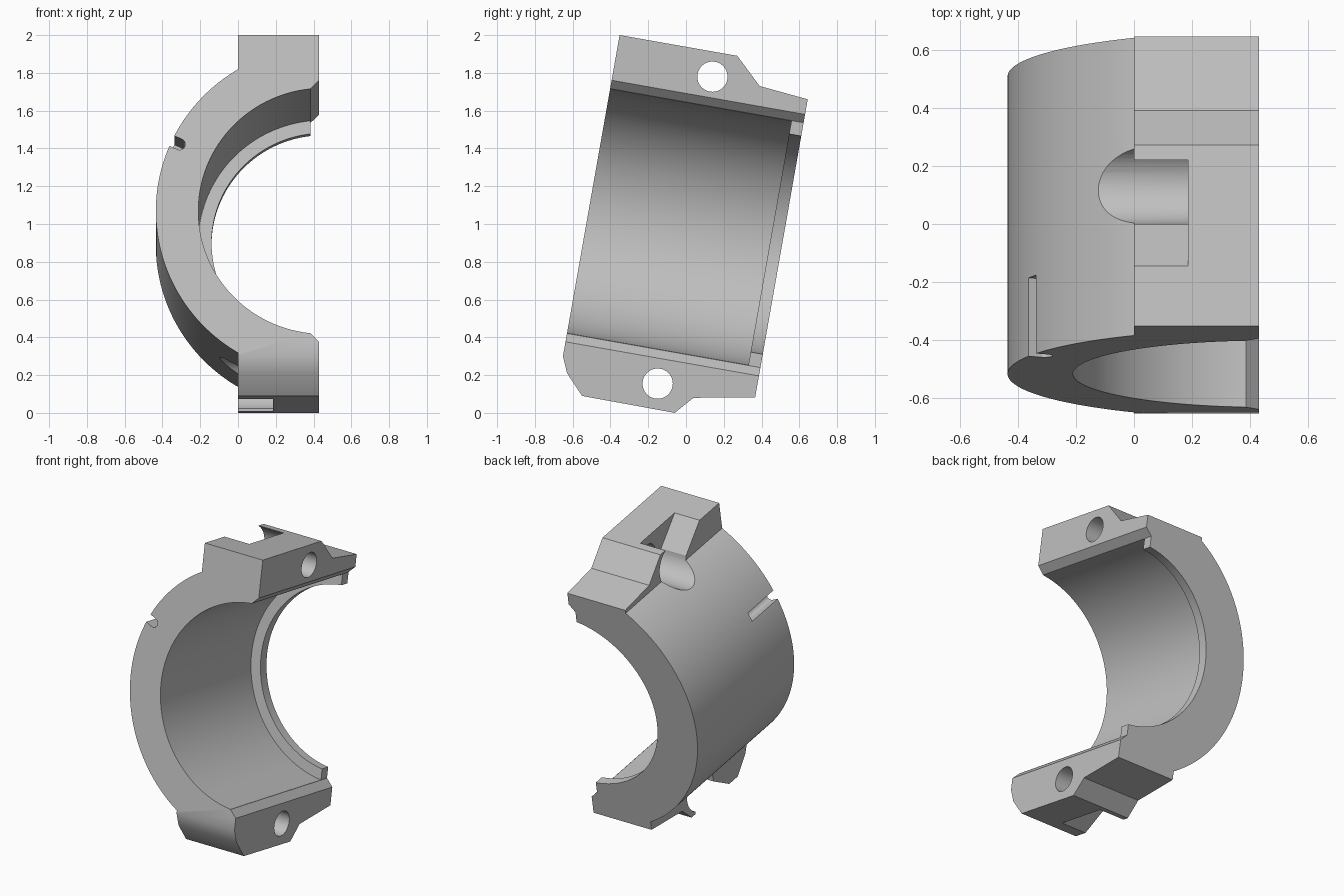
import bpy, bmesh
from math import sin, cos, pi, radians, acos, atan2
from mathutils import Matrix, Vector

if "Cube" in bpy.data.objects:
    bpy.data.objects.remove(bpy.data.objects["Cube"])

# Clamp axis leans ten degrees; tilted parts use (x, along axis, across axis)
TILT = Matrix.Translation((0, 0, 1)) @ Matrix.Rotation(radians(-10), 4, 'X')
CX, CV = 0.45, -0.022            # bore centre
R_OUT, R_BORE, R_LIP = 0.885, 0.66, 0.59
BACK, FRONT = 0.52, -0.52
SIDE = 0.43                      # split face of the clamp

metal = bpy.data.materials.new("grey_metal")
metal.use_nodes = True
GREY = (0.53, 0.53, 0.53, 1)
metal.diffuse_color = GREY
metal.node_tree.nodes["Principled BSDF"].inputs["Base Color"].default_value = GREY


def prism(name, pts, lo, hi, axis, tilted=True):
    """Extrude a 2D outline along x (points y,z) or y (points x,z)."""
    bm = bmesh.new()
    place = (lambda p: (lo, p[0], p[1])) if axis == 'X' else (lambda p: (p[0], lo, p[1]))
    face = bm.faces.new([bm.verts.new(place(p)) for p in pts])
    out = bmesh.ops.extrude_face_region(bm, geom=[face])
    shift = Vector((hi - lo, 0, 0)) if axis == 'X' else Vector((0, hi - lo, 0))
    bmesh.ops.translate(bm, vec=shift,
                        verts=[g for g in out["geom"] if isinstance(g, bmesh.types.BMVert)])
    if tilted:
        bm.transform(TILT)
    bmesh.ops.recalc_face_normals(bm, faces=bm.faces[:])
    mesh = bpy.data.meshes.new(name)
    bm.to_mesh(mesh)
    bm.free()
    mesh.materials.append(metal)
    obj = bpy.data.objects.new(name, mesh)
    bpy.context.collection.objects.link(obj)
    return obj


def arc(cx, cy, r, start, end, n):
    return [(cx + r * cos(start + (end - start) * i / n),
             cy + r * sin(start + (end - start) * i / n)) for i in range(n + 1)]


def left_arc(r, x_end, n=96):
    """Arc round the bore centre, running over the left side to x_end."""
    a = acos((x_end - CX) / r)
    return arc(CX, CV, r, a, 2 * pi - a, n)


def combine(target, tool, operation):
    mod = target.modifiers.new("join", 'BOOLEAN')
    mod.operation = operation
    mod.solver = 'EXACT'
    mod.object = tool
    bpy.ops.object.select_all(action='DESELECT')
    bpy.context.view_layer.objects.active = target
    target.select_set(True)
    bpy.ops.object.modifier_apply(modifier=mod.name)
    bpy.data.objects.remove(tool)


def bore(r, lo, hi):
    """Bore cutter with a bevelled mouth at the split face."""
    x = 0.385
    mouth = [(0.46, R_BORE + 0.073), (x, R_BORE - 0.002)]
    pts = [(px, CV + pv) for px, pv in mouth] + left_arc(r, x)
    pts += [(px, CV - pv) for px, pv in reversed(mouth)]
    return prism("bore_cutter", pts, lo, hi, 'Y')


# Flange block with its stepped side outline
outline = [(FRONT, 0.924), (0.113, 0.924), (0.257, 0.787), (BACK, 0.762),
           (BACK, -0.842), (0.199, -0.899), (0.115, -0.995), (-0.384, -0.992),
           (-0.483, -0.887), (FRONT, -0.802)]
clamp = prism("clamp_half", outline, 0, SIDE, 'X')

# Curved shell, then the bore with a lip at the back
combine(clamp, prism("shell", left_arc(R_OUT, 0.005), FRONT, BACK, 'Y'), 'UNION')
combine(clamp, bore(R_BORE, -0.7, 0.455), 'DIFFERENCE')
combine(clamp, bore(R_LIP, 0.3, 0.7), 'DIFFERENCE')

# Bolt holes with round pockets that open outwards down a sloping wall
SEAT = 0.185
top_mouth = [(0, 1.78), (-0.145, 1.965), (-0.145, 2.1), (0.22, 2.1), (0.22, 1.8)]
low_mouth = [(-0.29, 0.155), (-0.46, 0.073), (-0.46, -0.1), (-0.1, -0.1), (-0.1, 0.1)]
for y, z, mouth in ((0.14, 1.78, top_mouth), (-0.15, 0.155, low_mouth)):
    for name, r, hi in (("bolt_hole", 0.08, 0.6), ("bolt_pocket", 0.14, SEAT)):
        ring = arc(y, z, r, 0, 2 * pi, 48)[:-1]
        combine(clamp, prism(name, ring, -0.5, hi, 'X', False), 'DIFFERENCE')
    combine(clamp, prism("pocket_mouth", mouth, -0.1, SEAT, 'X', False), 'DIFFERENCE')

# Short round-bottomed groove in the outer surface
ang = atan2(0.378, -0.8)
gx, gv, gr = CX + 0.84 * cos(ang), CV + 0.84 * sin(ang), 0.03
slot = arc(gx, gv, gr, ang + pi / 2, ang + 3 * pi / 2, 16)
slot += [(x + 0.12 * cos(ang), v + 0.12 * sin(ang)) for x, v in (slot[-1], slot[0])]
combine(clamp, prism("groove", slot, -0.7, -0.246, 'Y'), 'DIFFERENCE')

bpy.ops.object.select_all(action='DESELECT')
clamp.select_set(True)
bpy.context.view_layer.objects.active = clamp
bpy.ops.object.shade_smooth_by_angle(angle=radians(25))
